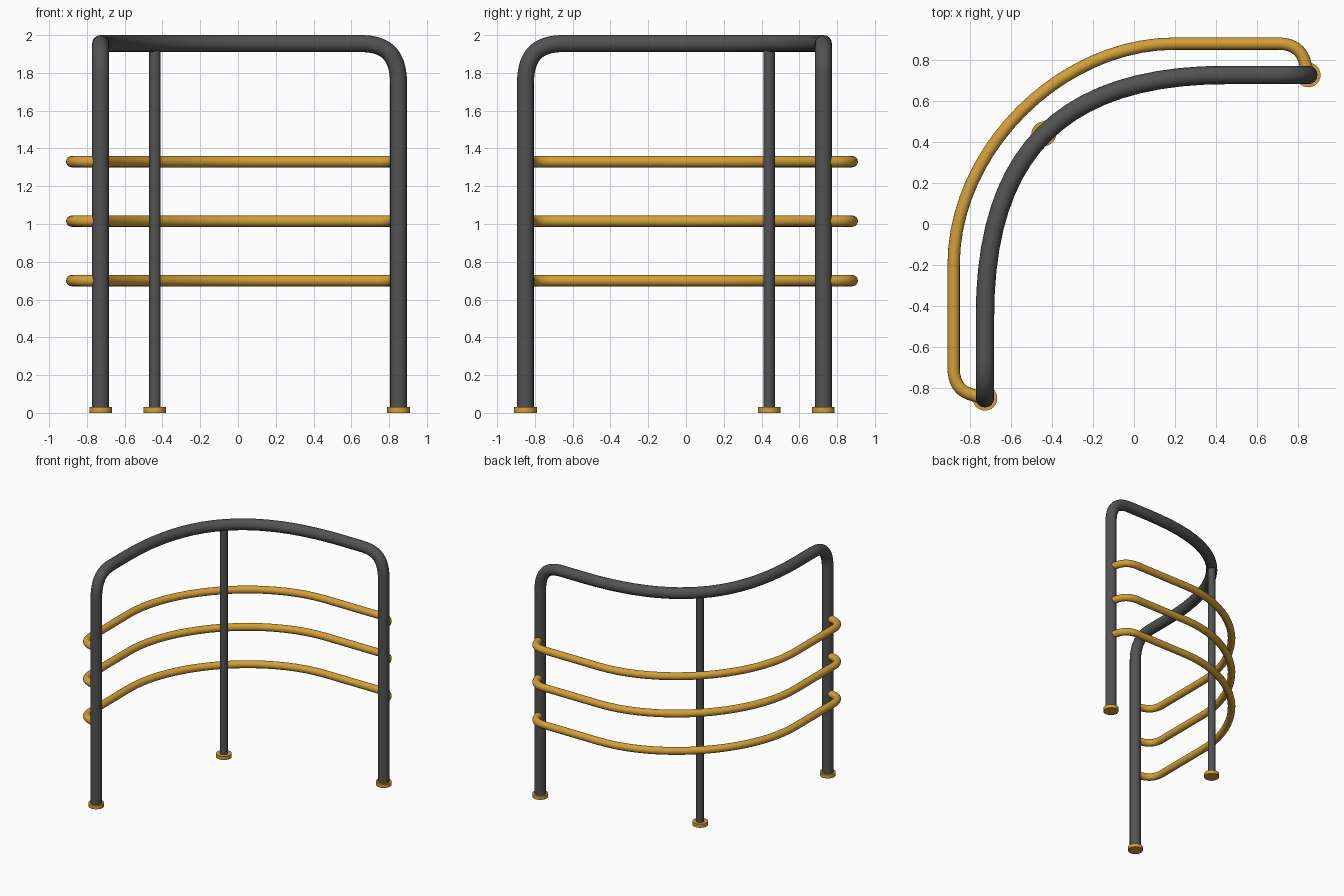
import bpy
from mathutils import Vector

cube = bpy.data.objects.get("Cube")
if cube:
    bpy.data.objects.remove(cube, do_unlink=True)


def material(name, rgb):
    mat = bpy.data.materials.new(name)
    mat.use_nodes = True
    mat.diffuse_color = (*rgb, 1)
    mat.node_tree.nodes["Principled BSDF"].inputs["Base Color"].default_value = (*rgb, 1)
    return mat


grey = material("dark grey", (0.085, 0.085, 0.085))
gold = material("golden yellow", (0.65, 0.35, 0.04))


def flip(v):
    """Reflect across the diagonal symmetry plane."""
    return Vector((-v[1], -v[0], v[2]))


def finish(obj, name, mat):
    obj.name = name
    obj.data.materials.clear()
    obj.data.materials.append(mat)
    bpy.ops.object.shade_smooth_by_angle(angle=0.7)


def tube(name, half, radius, mat):
    """Symmetric bent tube; half holds (point, incoming offset, outgoing offset)."""
    knots = [tuple(Vector(v) for v in k) for k in half]
    knots += [(flip(p), flip(o), flip(i)) for p, i, o in reversed(knots)]
    curve = bpy.data.curves.new(name, "CURVE")
    curve.dimensions = "3D"
    curve.bevel_depth = radius
    curve.bevel_resolution = 6
    curve.resolution_u = 20
    curve.use_fill_caps = True
    spline = curve.splines.new("BEZIER")
    spline.bezier_points.add(len(knots) - 1)
    for bp, (p, i, o) in zip(spline.bezier_points, knots):
        bp.handle_left_type = bp.handle_right_type = "FREE"
        bp.co, bp.handle_left, bp.handle_right = p, p + i, p + o
    obj = bpy.data.objects.new(name, curve)
    bpy.context.collection.objects.link(obj)
    bpy.ops.object.select_all(action="DESELECT")
    obj.select_set(True)
    bpy.context.view_layer.objects.active = obj
    bpy.ops.object.convert(target="MESH")
    finish(bpy.context.object, name, mat)


def cylinder(name, x, y, z0, z1, radius, mat):
    bpy.ops.mesh.primitive_cylinder_add(vertices=32, radius=radius, depth=z1 - z0,
                                        location=(x, y, (z0 + z1) / 2))
    finish(bpy.context.object, name, mat)


# Main frame: both outer legs and the curved top bar in one bent tube
X, Y, TOP = -0.727, -0.85, 1.955
tube("main_frame", [
    ((X, Y, 0.004), (0, 0, -0.1), (0, 0, 0.5)),
    ((X, Y, 1.74), (0, 0, -0.5), (0, 0, 0.15)),
    ((X, Y + 0.2, TOP), (0, -0.14, 0), (0, 0.06, 0)),
    ((X, -0.45, TOP), (0, -0.06, 0), (0, 0.80, 0)),
], 0.045, grey)

# Thin rear support leg under the middle of the top bar
REAR = -0.44
cylinder("rear_leg", REAR, -REAR, 0.004, TOP, 0.03, grey)

# Three curved rails hooked onto the outer legs
for name, z in (("lower_rail", 0.70), ("middle_rail", 1.015), ("upper_rail", 1.33)):
    tube(name, [
        ((X, Y, z), (0.02, 0, 0), (-0.03, 0.005, 0)),
        ((-0.785, -0.835, z), (0.02, -0.005, 0), (-0.06, 0.015, 0)),
        ((-0.88, -0.70, z), (0, -0.08, 0), (0, 0.15, 0)),
        ((-0.88, -0.20, z), (0, -0.15, 0), (0, 0.56, 0)),
    ], 0.03, gold)

# Foot discs
for name, x, y in (("right_foot", X, Y), ("rear_foot", REAR, -REAR), ("left_foot", -Y, -X)):
    cylinder(name, x, y, 0, 0.03, 0.06, gold)
